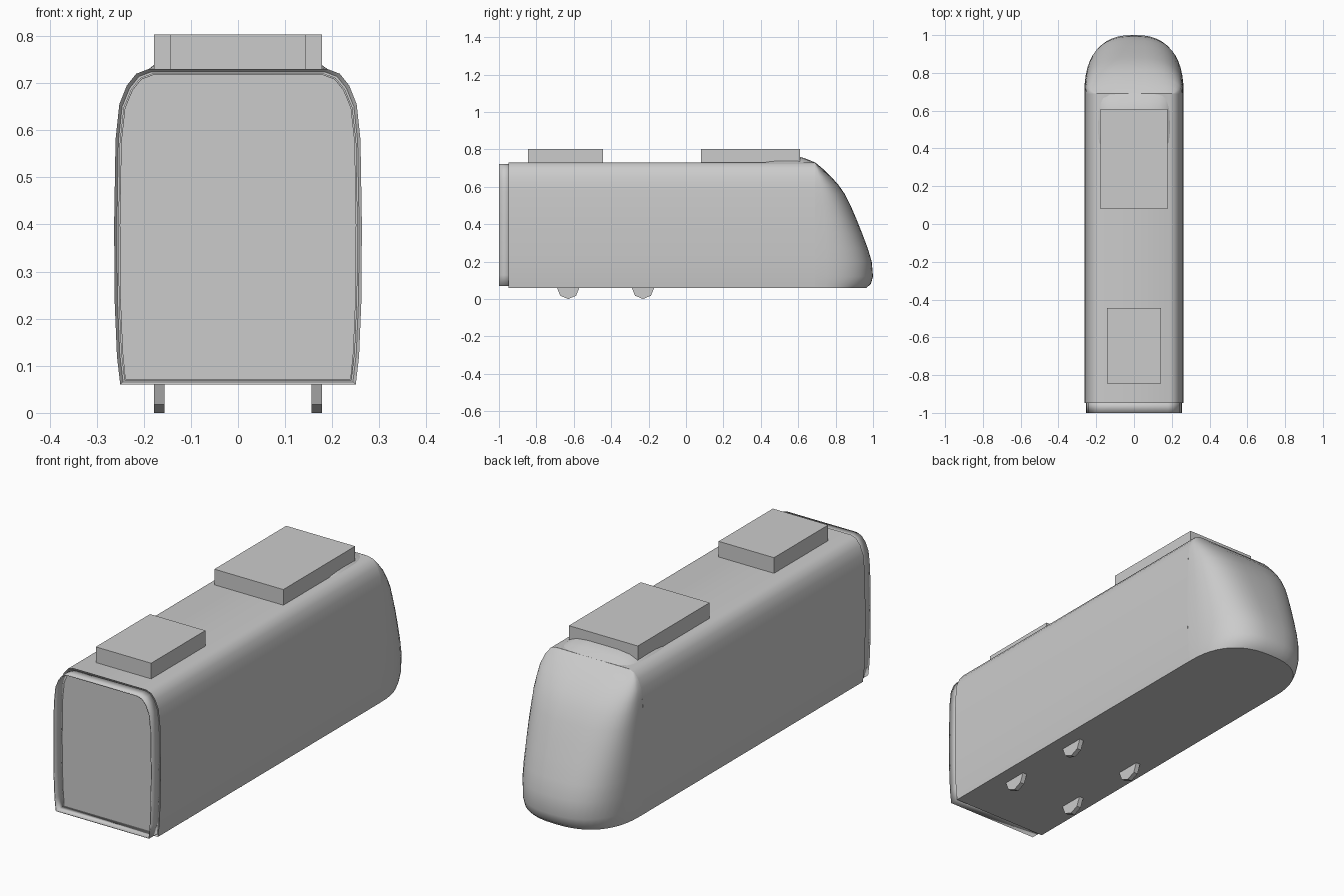
import bpy, bmesh, math
from mathutils import Matrix

cube = bpy.data.objects.get("Cube")
if cube:
    bpy.data.objects.remove(cube, do_unlink=True)

grey = bpy.data.materials.new("plain grey")
grey.use_nodes = True
grey.diffuse_color = (0.6, 0.6, 0.6, 1)
grey.node_tree.nodes["Principled BSDF"].inputs["Base Color"].default_value = grey.diffuse_color


def finish(bm, name, smooth=False):
    bmesh.ops.recalc_face_normals(bm, faces=bm.faces)
    mesh = bpy.data.meshes.new(name)
    bm.to_mesh(mesh)
    bm.free()
    mesh.materials.append(grey)
    ob = bpy.data.objects.new(name, mesh)
    bpy.context.collection.objects.link(ob)
    if smooth:
        bpy.ops.object.select_all(action='DESELECT')
        ob.select_set(True)
        bpy.context.view_layer.objects.active = ob
        bpy.ops.object.shade_smooth_by_angle(angle=math.radians(35))
    return ob


def loft(name, rings, closed=True, caps=(True, True)):
    """Skin a row of equal point rings, with optional end caps."""
    bm = bmesh.new()
    rows = [[bm.verts.new(p) for p in ring] for ring in rings]
    n = len(rows[0])
    for a, b in zip(rows, rows[1:]):
        for i in range(n if closed else n - 1):
            j = (i + 1) % n
            bm.faces.new((a[i], a[j], b[j], b[i]))
    for row, cap in zip((rows[0], rows[-1]), caps):
        if cap:
            bm.faces.new(row)
    return finish(bm, name, True)


def box(name, x, y0, y1, z0, z1):
    bm = bmesh.new()
    bmesh.ops.create_cube(bm, size=1)
    bmesh.ops.scale(bm, vec=(2 * x, y1 - y0, z1 - z0), verts=bm.verts)
    bmesh.ops.translate(bm, vec=(0, (y0 + y1) / 2, (z0 + z1) / 2), verts=bm.verts)
    return finish(bm, name)


# Half cross-section of the carriage: (half width, height)
PROFILE = [(.25, .06), (.257, .12), (.262, .24), (.263, .4), (.26, .58),
           (.252, .655), (.236, .695), (.216, .72), (.19, .73)]


def section(y, inset=0):
    mid = .395
    k = 1 - inset / .335
    right = [(x - inset, y, mid + (z - mid) * k) for x, z in PROFILE]
    return right + [(-x, y, z) for x, y, z in reversed(right)]


def half_width(z):
    for (x0, z0), (x1, z1) in zip(PROFILE, PROFILE[1:]):
        if z <= z1:
            return x0 + (x1 - x0) * (z - z0) / (z1 - z0)
    return PROFILE[-1][0]


# Main carriage body with a narrow bevel at the coupling end
loft("carriage_body", [section(-.94, .006), section(-.948), section(.69)])

# Open gangway collar around the end panel
collar = loft("gangway_collar", [section(-1, .009), section(-.935, .009)], caps=(False, False))
wall = collar.modifiers.new("wall", 'SOLIDIFY')
wall.thickness = .004

# Streamlined nose: rounded plan outlines stacked by height (height, front reach)
NOSE = [(.06, .965), (.08, .988), (.12, 1.0), (.2, .993), (.27, .972), (.35, .942),
        (.43, .91), (.5, .88), (.56, .85), (.61, .815), (.655, .775),
        (.695, .733), (.72, .703), (.73, .691)]
STEPS = 24
rings = []
for z, reach in NOSE:
    w = half_width(z)
    power = 2.4 + .8 * z
    ring = []
    for i in range(STEPS + 1):
        a = math.pi * i / STEPS
        c, s = math.cos(a), math.sin(a)
        x = math.copysign(abs(c) ** (2 / power), c) * w
        ring.append((x, .69 + (reach - .69) * abs(s) ** (2 / power), z))
    rings.append(ring)
loft("nose", rings, closed=False, caps=(True, False))

# Low roof fairing running from the front roof unit to the nose: (y, half width, top)
FAIRING = [(.4, .185, .731), (.43, .2, .75), (.48, .202, .758), (.54, .2, .763),
           (.6, .197, .764), (.65, .19, .747), (.692, .182, .729)]
rings = []
for y, w, top in FAIRING:
    rings.append([(w * u, y, .72 + (top - .72) * (1 - abs(u) ** 5))
                  for u in (-1, -.95, -.87, -.7, -.4, 0, .4, .7, .87, .95, 1)])
loft("roof_fairing", rings, closed=False)

# Roof equipment
box("front_roof_unit", .178, .08, .61, .725, .803)
box("rear_roof_unit", .143, -.845, -.445, .725, .803)

# Half-sunk eight-sided wheels
for side, label in ((1, "left"), (-1, "right")):
    for y, place in ((-.63, "rear"), (-.23, "middle")):
        bm = bmesh.new()
        bmesh.ops.create_cone(bm, cap_ends=True, segments=8, radius1=.06, radius2=.06, depth=.022,
                              matrix=Matrix.Translation((side * .167, y, .06))
                              @ Matrix.Rotation(math.pi / 2, 4, 'Y'))
        finish(bm, f"{place}_{label}_wheel")
